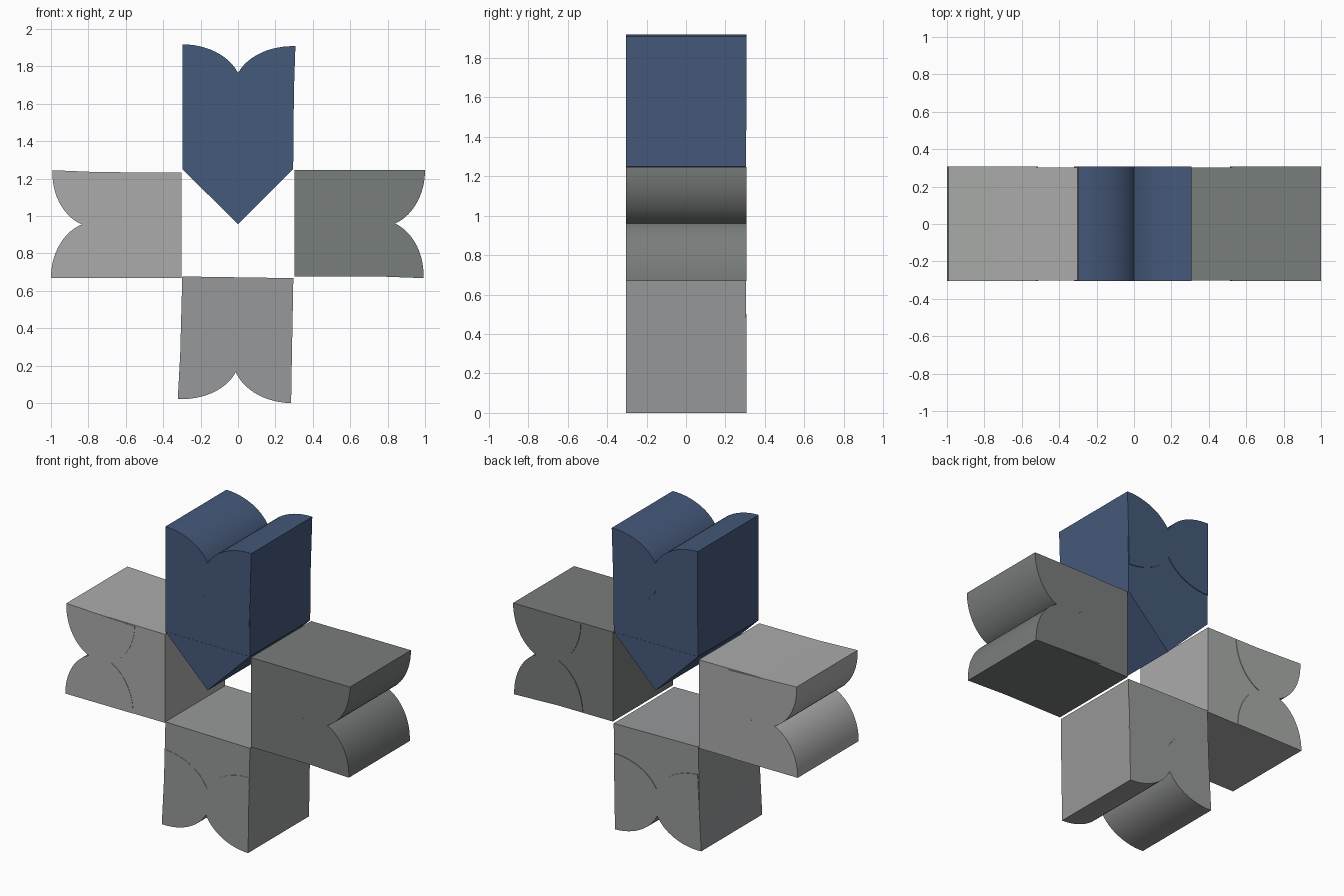
import bpy, bmesh, math
from mathutils import Vector

if "Cube" in bpy.data.objects:
    bpy.data.objects.remove(bpy.data.objects["Cube"])


def material(name, rgb):
    m = bpy.data.materials.new(name)
    m.diffuse_color = (*rgb, 1)
    m.use_nodes = True
    m.node_tree.nodes["Principled BSDF"].inputs["Base Color"].default_value = m.diffuse_color
    return m


def prism(name, pts, y0, y1, mat, smooth=False):
    """Extrude an x/z outline along y."""
    bm = bmesh.new()
    face = bm.faces.new([bm.verts.new((x, y0, z)) for x, z in pts])
    out = bmesh.ops.extrude_face_region(bm, geom=[face])
    moved = [v for v in out["geom"] if isinstance(v, bmesh.types.BMVert)]
    bmesh.ops.translate(bm, verts=moved, vec=(0, y1 - y0, 0))
    bmesh.ops.recalc_face_normals(bm, faces=bm.faces)
    me = bpy.data.meshes.new(name)
    bm.to_mesh(me)
    bm.free()
    ob = bpy.data.objects.new(name, me)
    bpy.context.collection.objects.link(ob)
    me.materials.append(mat)
    if smooth:
        bpy.ops.object.select_all(action='DESELECT')
        ob.select_set(True)
        bpy.context.view_layer.objects.active = ob
        bpy.ops.object.shade_smooth_by_angle(angle=math.radians(30))
    return ob


def half_ellipse(centre, tip, notch, n=32):
    """Half ellipse whose flat side runs through the tip and whose arc passes the notch."""
    c, t, k = Vector(centre), Vector(tip), Vector(notch)
    a = (t - c).length
    u = (t - c) / a
    v = Vector((-u.y, u.x))
    if (k - c).dot(v) < 0:
        v = -v
    p = (k - c).dot(u) / a
    b = (k - c).dot(v) / math.sqrt(1 - p * p)
    return [c + u * a * math.cos(math.pi * i / n) + v * b * math.sin(math.pi * i / n)
            for i in range(n + 1)]


def arm(name, mat, base, notch, lobes):
    """Block body with two rounded lobes meeting in a notch."""
    (c1, t1), (c2, t2) = lobes
    prism(name + "_body", [base[0], c1, notch, c2, base[1]], -0.303, 0.303, mat)
    for i, (c, t) in enumerate(lobes):
        prism(f"{name}_lobe_{i + 1}", half_ellipse(c, t, notch), -0.305, 0.307, mat, True)


blue = material("blue", (0.06, 0.10, 0.195))
light = material("light_grey", (0.40, 0.41, 0.40))
mid = material("mid_grey", (0.31, 0.315, 0.32))
dark = material("dark_grey", (0.19, 0.205, 0.20))

# upper arm with its pointed inner end
arm("upper_arm", blue, [(-0.297, 1.25), (0.295, 1.25)], (0, 1.765),
    [((-0.297, 1.68), (-0.297, 1.918)), ((0.299, 1.67), (0.307, 1.908))])
prism("upper_arm_point", [(-0.297, 1.25), (0.295, 1.25), (0, 0.957)], -0.304, 0.304, blue)

# left arm
arm("left_arm", light, [(-0.302, 1.232), (-0.302, 0.67)], (-0.835, 0.955),
    [((-0.752, 1.235), (-0.992, 1.245)), ((-0.762, 0.67), (-1.0, 0.67))])

# right arm
arm("right_arm", dark, [(0.302, 1.246), (0.302, 0.678)], (0.84, 0.96),
    [((0.762, 1.246), (1.0, 1.246)), ((0.752, 0.677), (0.992, 0.668))])

# lower arm
arm("lower_arm", mid, [(-0.298, 0.677), (0.296, 0.668)], (-0.012, 0.165),
    [((-0.309, 0.262), (-0.322, 0.022)), ((0.288, 0.24), (0.284, 0.0))])
